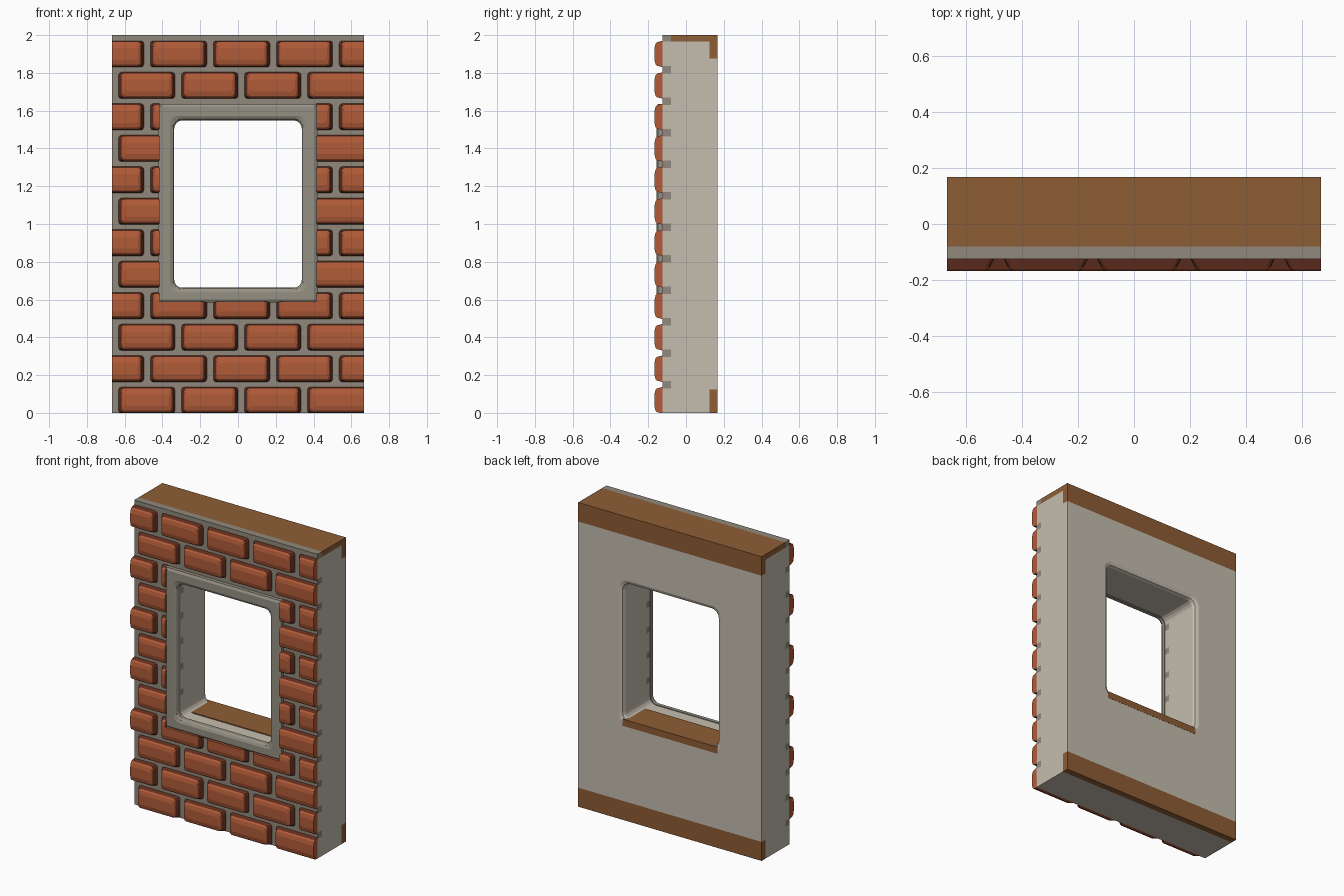
import bpy, bmesh, math
from mathutils import Vector

cube = bpy.data.objects.get("Cube")
if cube:
    bpy.data.objects.remove(cube, do_unlink=True)

HALF, TOP, BACK, FACE = 0.667, 2.0, 0.167, -0.125
PITCH = TOP / 12


def material(name, rgb):
    m = bpy.data.materials.new(name)
    m.use_nodes = True
    m.diffuse_color = (*rgb, 1)
    m.node_tree.nodes["Principled BSDF"].inputs["Base Color"].default_value = (*rgb, 1)
    return m


plaster = material("plaster", (0.56, 0.51, 0.43))
mortar = material("mortar", (0.28, 0.25, 0.205))
wood = material("wood", (0.27, 0.11, 0.036))
brick_red = material("brick red", (0.44, 0.105, 0.04))
brick_dark = material("brick dark edge", (0.13, 0.03, 0.014))
stone = material("frame stone", (0.30, 0.28, 0.225))


def loop(x0, x1, z0, z1, r, y, seg=4):
    """Rounded rectangle in the xz plane."""
    pts = []
    for i, (cx, cz) in enumerate([(x1 - r, z1 - r), (x0 + r, z1 - r),
                                  (x0 + r, z0 + r), (x1 - r, z0 + r)]):
        for k in range(seg + 1):
            a = math.pi / 2 * (i + k / seg)
            pts.append((cx + r * math.cos(a), y, cz + r * math.sin(a)))
    return pts


def loft(bm, loops, closed=True, cap=False):
    """Skin a series of equal loops; closed joins last to first."""
    rings = [[bm.verts.new(p) for p in pts] for pts in loops]
    pairs = list(zip(rings, rings[1:])) + ([(rings[-1], rings[0])] if closed else [])
    n = len(rings[0])
    for step, (a, b) in enumerate(pairs):
        for i in range(n):
            j = (i + 1) % n
            f = bm.faces.new((a[i], a[j], b[j], b[i]))
            f.material_index = 1 if cap and step == 0 else 0
    if cap:
        bm.faces.new(rings[-1])
        bm.faces.new(rings[0])
    bmesh.ops.remove_doubles(bm, verts=bm.verts[:], dist=0.0001)
    bmesh.ops.recalc_face_normals(bm, faces=bm.faces[:])


def finish(bm, name, mats):
    mesh = bpy.data.meshes.new(name)
    bm.to_mesh(mesh)
    bm.free()
    obj = bpy.data.objects.new(name, mesh)
    bpy.context.collection.objects.link(obj)
    for m in mats:
        mesh.materials.append(m)
    return obj


def cut(bm, co, normal, clear=False):
    geom = bm.verts[:] + bm.edges[:] + bm.faces[:]
    res = bmesh.ops.bisect_plane(bm, geom=geom, plane_co=co, plane_no=normal,
                                 clear_outer=clear, dist=0.00001)
    if clear:
        edges = [e for e in res["geom_cut"] if isinstance(e, bmesh.types.BMEdge)]
        if edges:
            bmesh.ops.holes_fill(bm, edges=edges, sides=0)


# Wall with a window opening, flared at the back
bm = bmesh.new()
loft(bm, [loop(-HALF, HALF, 0, TOP, 0, FACE),
          loop(-HALF, HALF, 0, TOP, 0, BACK),
          loop(-0.37, 0.37, 0.635, 1.58, 0.06, BACK),
          loop(-0.35, 0.35, 0.65, 1.56, 0.05, BACK - 0.008),
          loop(-0.342, 0.342, 0.657, 1.553, 0.045, BACK - 0.025),
          loop(-0.342, 0.342, 0.657, 1.553, 0.045, FACE)])
for y in (-0.08, 0.125):
    cut(bm, (0, y, 0), (0, 1, 0))
levels = [0.125, 1.875, 1.965]
for row in range(1, 12):
    levels += [row * PITCH - 0.037, row * PITCH + 0.003]
for z in levels:
    cut(bm, (0, 0, z), (0, 0, 1))
for f in bm.faces:
    c = f.calc_center_median()
    in_joint = c.z > 1.965 or (c.z % PITCH) > PITCH - 0.037 or (c.z % PITCH) < 0.003
    on_sill = abs(c.x) < 0.34 and 0.6 < c.z < 0.7
    f.material_index = 0
    if c.y < FACE + 0.001:
        f.material_index = 1
    elif c.y < -0.08:
        if in_joint and c.z > 0.01 and not on_sill:
            f.material_index = 1
    elif c.z > 1.965 or (c.y > 0.125 and (c.z < 0.125 or c.z > 1.875)):
        f.material_index = 2
finish(bm, "wall", [plaster, mortar, wood])

# Inner window sill, flush with the back
bm = bmesh.new()
bmesh.ops.create_cube(bm, size=1)
for v in bm.verts:
    v.co = Vector((v.co.x * 0.69, 0.069 + v.co.y * 0.198, 0.641 + v.co.z * 0.044))
finish(bm, "window_sill", [wood])

# Window surround on the brick side
bm = bmesh.new()
loft(bm, [loop(-0.42, 0.42, 0.585, 1.635, 0, -0.115),
          loop(-0.42, 0.42, 0.585, 1.635, 0, -0.148),
          loop(-0.405, 0.405, 0.60, 1.62, 0, -0.157),
          loop(-0.36, 0.36, 0.64, 1.572, 0.04, -0.157),
          loop(-0.345, 0.345, 0.655, 1.556, 0.045, -0.15),
          loop(-0.338, 0.338, 0.662, 1.549, 0.045, -0.138),
          loop(-0.338, 0.338, 0.662, 1.549, 0.045, -0.115)])
finish(bm, "window_surround", [stone])


# Bricks: staggered courses, trimmed at the wall edges and the surround
def brick(x0, x1, z0, z1, trims):
    b = bmesh.new()
    steps = [(0, 0, -0.12), (0.017, 0.008, -0.153),
             (0.022, 0.016, -0.161), (0.034, 0.04, -0.167)]
    loft(b, [loop(x0 + dx, x1 - dx, z0 + dz, z1 - dz, 0.015, y, 2)
             for dx, dz, y in steps], closed=False, cap=True)
    for co, no in trims:
        if b.verts:
            cut(b, co, no, clear=True)
    mesh = bpy.data.meshes.new("brick_piece")
    b.to_mesh(mesh)
    b.free()
    return mesh


edges = [((HALF, 0, 0), (1, 0, 0)), ((-HALF, 0, 0), (-1, 0, 0)), ((0, 0, 0), (0, 0, -1))]
left_of = [((-0.415, 0, 0), (1, 0, 0))]
right_of = [((0.415, 0, 0), (-1, 0, 0))]
below = [((0.415, 0, 0), (1, 0, 0)), ((-0.415, 0, 0), (-1, 0, 0)), ((0, 0, 0.59), (0, 0, 1))]

bricks = bmesh.new()
for row in range(12):
    z0 = row * PITCH - 0.004
    start = -0.635 if row % 2 == 0 else -0.80
    for i in range(5 if row % 2 else 4):
        x0 = start + i / 3
        x1 = x0 + 0.304
        if row % 2 == 0 and i == 3:
            x1 += 0.05
        if x1 < -0.415 or x0 > 0.415 or row < 3 or row > 9:
            pieces = [[]]
        elif row == 3:
            pieces = [left_of, right_of, below]
        else:
            pieces = [left_of, right_of]
        for trims in pieces:
            piece = brick(x0, x1, z0, z0 + 0.142, edges + trims)
            bricks.from_mesh(piece)
            bpy.data.meshes.remove(piece)
bmesh.ops.recalc_face_normals(bricks, faces=bricks.faces[:])
# Trimmed ends keep the lighter brick colour
for f in bricks.faces:
    if f.material_index == 1 and max(abs(f.normal.x), abs(f.normal.z)) > 0.9999:
        f.material_index = 0
finish(bricks, "bricks", [brick_red, brick_dark])
